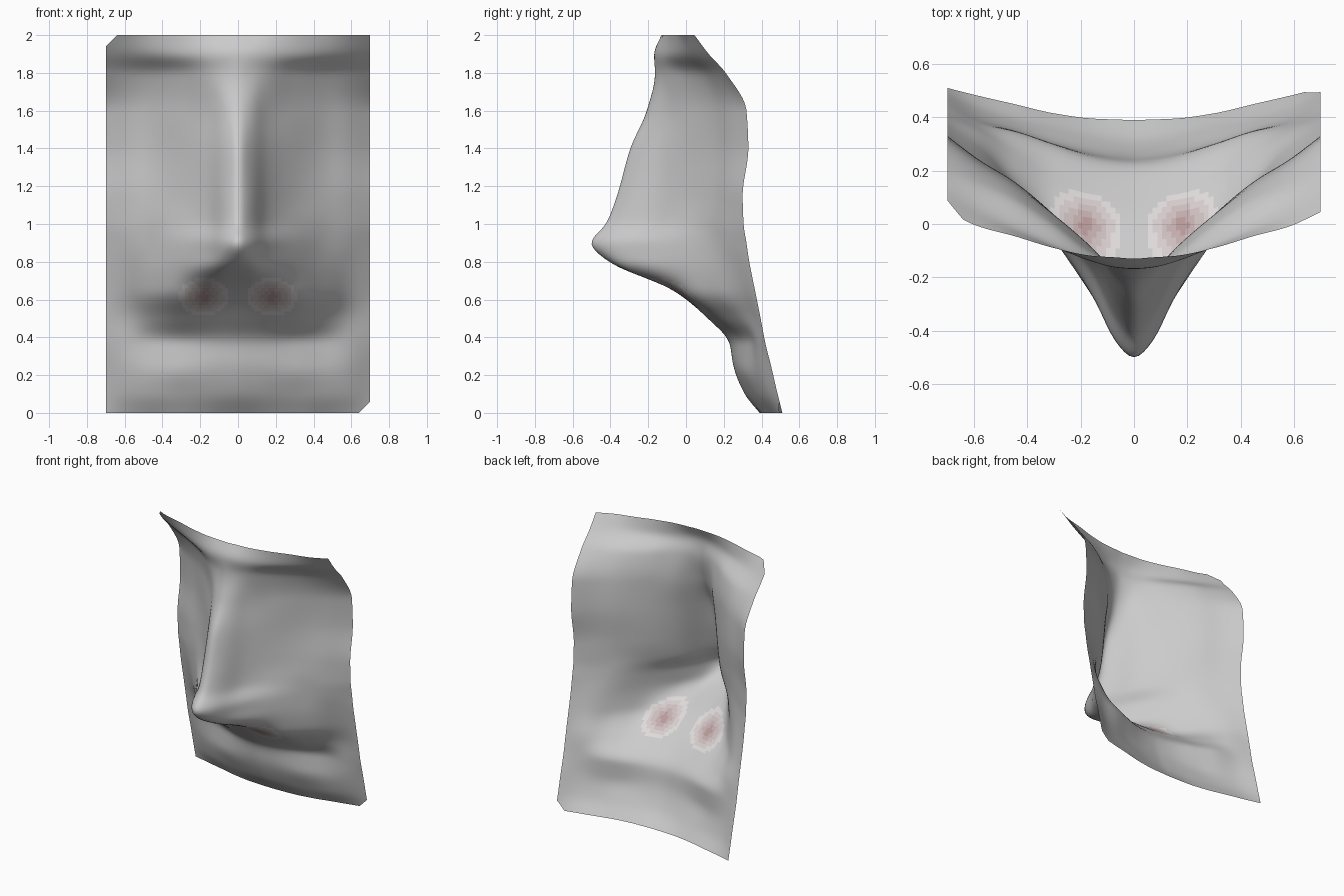
import bpy, bmesh, math
from mathutils import Vector

if "Cube" in bpy.data.objects:
    bpy.data.objects.remove(bpy.data.objects["Cube"])

# depth (y) of the sheet along half-width columns X, for each height row
X = (0, .07, .15, .3, .45, .58, .7)
ROWS = {
    0.0:  (.39, .392, .395, .415, .45, .48, .51),
    0.1:  (.31, .315, .325, .355, .39, .43, .485),
    0.25: (.25, .255, .265, .30, .35, .39, .45),
    0.37: (.23, .235, .25, .30, .35, .375, .42),
    0.5:  (.115, .12, .13, .175, .27, .35, .395),
    0.65: (-.07, -.07, -.06, -.005, .15, .29, .365),
    0.8:  (-.41, -.39, -.28, -.06, .13, .25, .335),
    0.9:  (-.51, -.445, -.28, -.05, .13, .23, .32),
    1.0:  (-.43, -.36, -.19, -.01, .13, .22, .305),
    1.15: (-.37, -.31, -.155, .02, .14, .22, .30),
    1.4:  (-.30, -.24, -.12, .035, .16, .24, .33),
    1.6:  (-.21, -.18, -.095, .035, .15, .23, .32),
    1.8:  (-.165, -.15, -.115, -.005, .09, .15, .21),
    1.9:  (-.17, -.165, -.145, -.085, -.015, .05, .12),
    2.0:  (-.13, -.125, -.12, -.09, -.045, -.01, .045),
}
NX, NZ = 80, 112


def smooth_interp(xs, ys, x):
    """Monotone cubic through the given points."""
    n = len(xs)
    d = [(ys[i + 1] - ys[i]) / (xs[i + 1] - xs[i]) for i in range(n - 1)]

    def slope(i):
        if i == 0 or i == n - 1:
            return d[min(i, n - 2)]
        a, b = d[i - 1], d[i]
        return 2 * a * b / (a + b) if a * b > 0 else 0
    i = max(j for j in range(n - 1) if xs[j] <= x or j == 0)
    h = xs[i + 1] - xs[i]
    t = (x - xs[i]) / h
    return ((2 * t**3 - 3 * t**2 + 1) * ys[i] + (t**3 - 2 * t**2 + t) * h * slope(i)
            + (3 * t**2 - 2 * t**3) * ys[i + 1] + (t**3 - t**2) * h * slope(i + 1))


# sheet: smooth grid bent into a nose
bm = bmesh.new()
zs = list(ROWS)
columns = list(zip(*ROWS.values()))
half = NX // 2
grid = []
for j in range(NZ + 1):
    z = 2 * j / NZ
    row = [smooth_interp(zs, c, z) for c in columns]
    depth = [smooth_interp((-.07,) + X, (row[1],) + tuple(row), .7 * k / half)
             for k in range(half + 1)]
    grid.append([bm.verts.new((.7 * (i - half) / half, depth[abs(i - half)], z))
                 for i in range(NX + 1)])
for j in range(NZ):
    for i in range(NX):
        bm.faces.new((grid[j][i], grid[j][i + 1], grid[j + 1][i + 1], grid[j + 1][i]))

# gentle relaxation of the facets, border kept in place
inner = [v for v in bm.verts if not v.is_boundary]
for _ in range(4):
    bmesh.ops.smooth_vert(bm, verts=inner, factor=.5, use_axis_y=True)

# two clipped corners
for p, n in (((-.7, 0, 1.94), (-1, 0, 1)), ((.7, 0, .06), (1, 0, -1))):
    bmesh.ops.bisect_plane(bm, geom=bm.verts[:] + bm.edges[:] + bm.faces[:],
                           plane_co=p, plane_no=Vector(n).normalized(), clear_outer=True)

# nostril tint fades out in rings
LEVELS = 5
for f in bm.faces:
    f.smooth = True
    c = f.calc_center_median()
    r = math.hypot((abs(c.x) - .18) / .13, (c.z - .615) / .10)
    f.material_index = max(0, min(LEVELS, math.ceil((1 - r) * LEVELS)))

mesh = bpy.data.meshes.new("nose_sheet")
bm.to_mesh(mesh)
bm.free()
for k in range(LEVELS + 1):
    t = k / LEVELS
    m = bpy.data.materials.new("skin" if k == 0 else f"nostril_tint_{k}")
    m.diffuse_color = (.8 - .32 * t, .8 - .48 * t, .8 - .48 * t, 1)
    m.use_nodes = True
    m.node_tree.nodes["Principled BSDF"].inputs["Base Color"].default_value = m.diffuse_color
    mesh.materials.append(m)
bpy.context.collection.objects.link(bpy.data.objects.new("nose_sheet", mesh))
